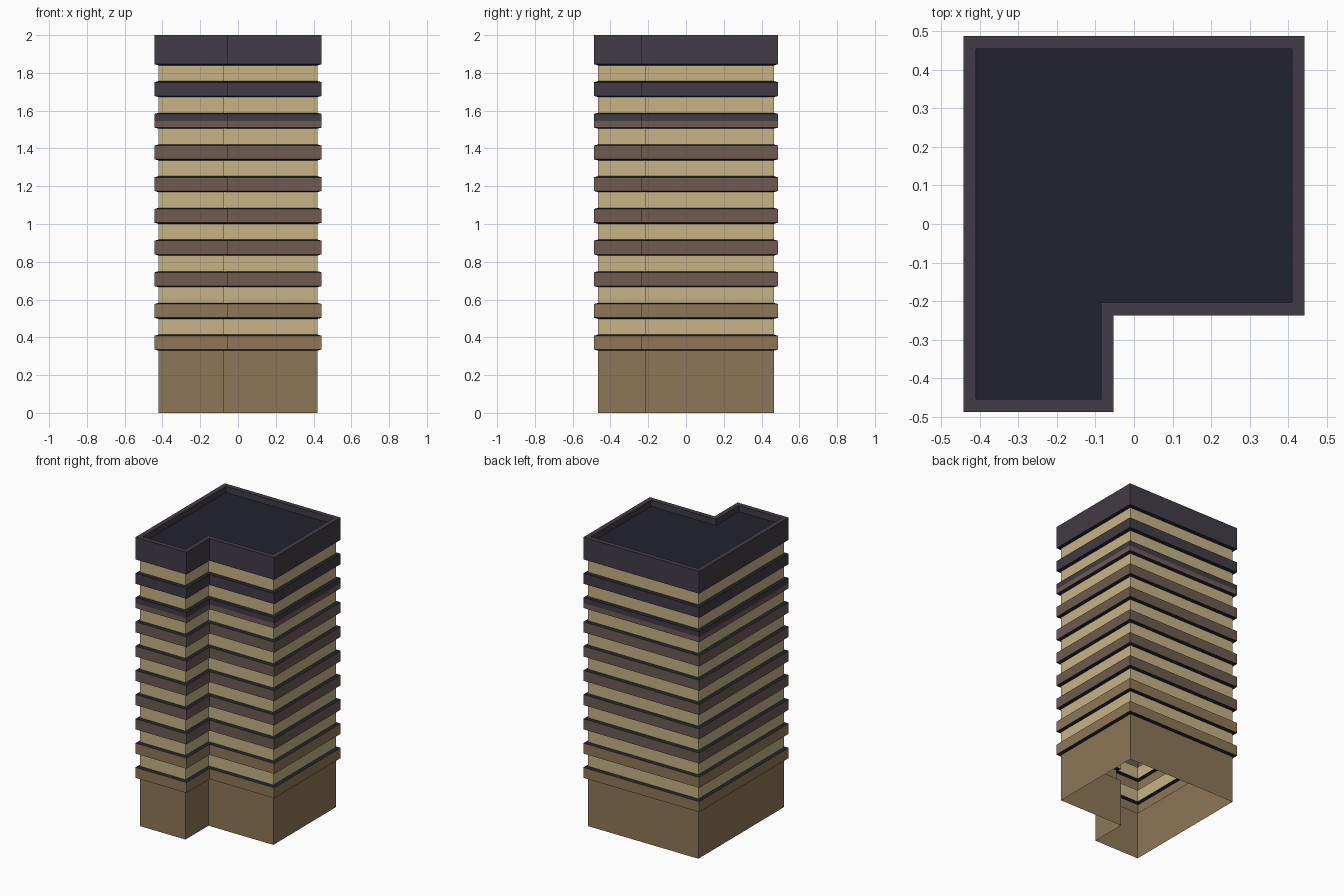
import bpy, bmesh

if "Cube" in bpy.data.objects:
    bpy.data.objects.remove(bpy.data.objects["Cube"])


def material(name, hexcol):
    rgb = [int(hexcol[i:i + 2], 16) / 255 for i in (0, 2, 4)]
    lin = [c / 12.92 if c <= 0.04045 else ((c + 0.055) / 1.055) ** 2.4 for c in rgb]
    m = bpy.data.materials.new(name)
    m.diffuse_color = (*lin, 1)
    m.use_nodes = True
    m.node_tree.nodes["Principled BSDF"].inputs["Base Color"].default_value = m.diffuse_color
    return m


CREAM = material("cream wall", "C6B485")
BROWN = material("tan brown", "8D7757")
MAUVE = material("mauve brown", "6E5B51")
DARK = material("dark plum", "423C46")
NIGHT = material("near black", "22222D")

X, Y = 0.443, 0.488        # outer half sizes of the bands
NX, NY = -0.053, -0.237    # inner corner of the L-shaped plan
WALL = 0.021               # wall setback behind the bands


def plan(d, z):
    """L-shaped outline, inset by d, at height z."""
    return [(-X + d, -Y + d, z), (NX - d, -Y + d, z), (NX - d, NY + d, z),
            (X - d, NY + d, z), (X - d, Y - d, z), (-X + d, Y - d, z)]


def loft(name, profile, mats, cap=False):
    """Join successive L outlines; mats[i] colours the strip between i and i+1."""
    bm = bmesh.new()
    rings = [[bm.verts.new(p) for p in plan(d, z)] for d, z in profile]
    palette = list(dict.fromkeys(mats))
    for i, (a, b) in enumerate(zip(rings, rings[1:])):
        for k in range(6):
            n = (k + 1) % 6
            f = bm.faces.new((a[k], a[n], b[n], b[k]))
            f.material_index = palette.index(mats[i])
    if cap:
        f = bm.faces.new(rings[-1])
        f.material_index = palette.index(mats[-1])
    me = bpy.data.meshes.new(name)
    bm.to_mesh(me)
    bm.free()
    for m in palette:
        me.materials.append(m)
    ob = bpy.data.objects.new(name, me)
    bpy.context.collection.objects.link(ob)
    return ob


# Ground storey, open underneath
Z0, STEP, BAND, LIP = 0.33, 0.1678, 0.084, 0.006
loft("base", [(WALL, 0), (WALL, Z0)], [BROWN])

# Projecting bands with dark ledges, and the window walls between them
for i in range(9):
    z = Z0 + i * STEP
    t = z + BAND
    col = BROWN if i < 2 else MAUVE if i < 8 else DARK
    profile = [(WALL, z), (0, z + LIP), (0, t - LIP), (WALL, t)]
    mats = [NIGHT, col, NIGHT]
    if i == 7:  # transition band: brown below, dark above
        profile.insert(2, (0, 1.545))
        mats = [NIGHT, MAUVE, DARK, NIGHT]
    loft(f"band_{i + 1}", profile, mats)
    loft(f"wall_{i + 1}", [(WALL, t), (WALL, z + STEP)], [CREAM])

# Parapet and sunken roof
zt = Z0 + 9 * STEP
loft("parapet", [(WALL, zt), (0, zt + LIP), (0, 2.0), (0.033, 2.0), (0.033, 1.958)],
     [NIGHT, DARK, DARK, DARK])
loft("roof", [(0.033, 1.9585), (0.034, 1.958)], [NIGHT], cap=True)
